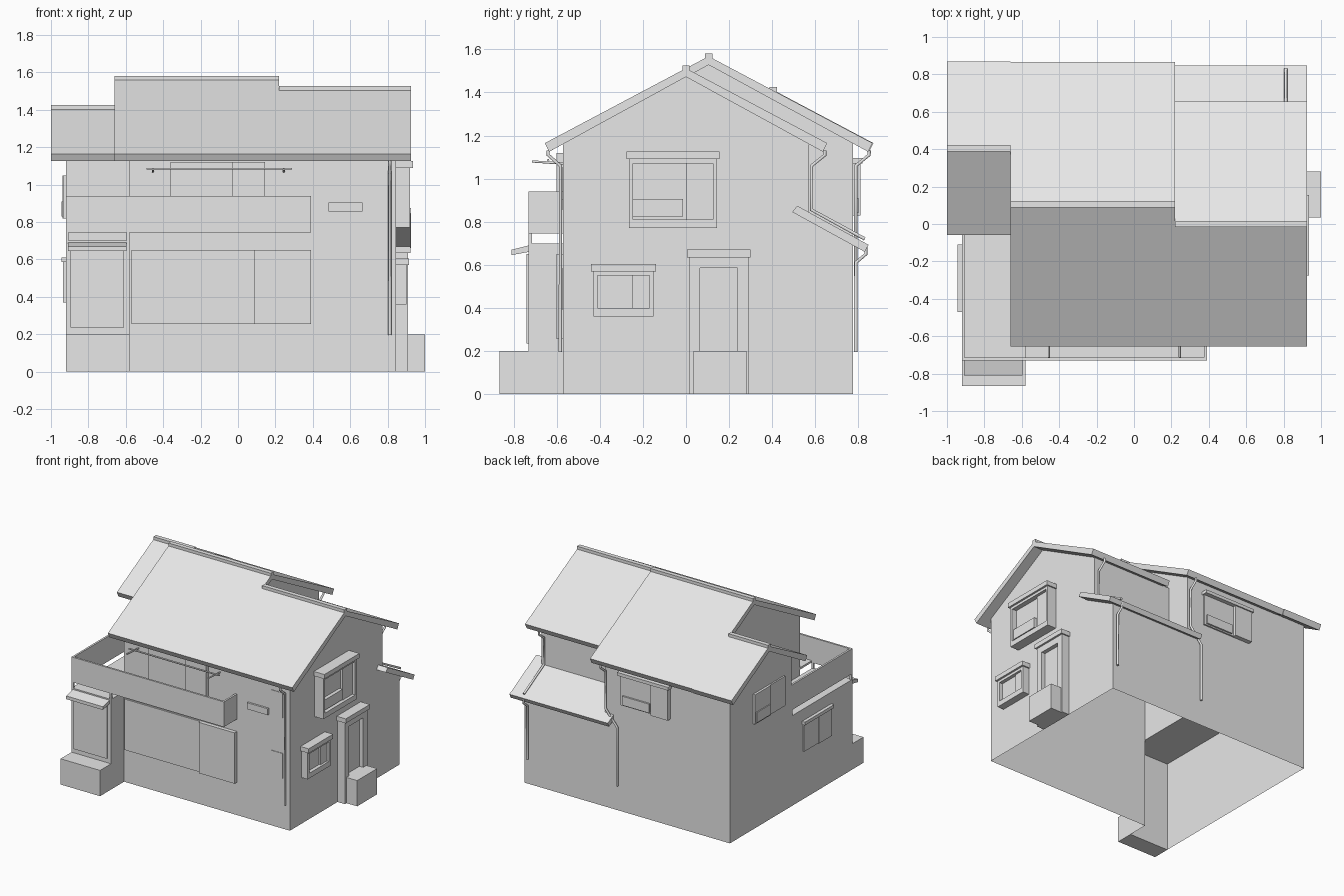
import bpy, bmesh
from mathutils import Vector

default = bpy.data.objects.get("Cube")
if default:
    bpy.data.objects.remove(default, do_unlink=True)

grey = bpy.data.materials.new("plain light grey")
grey.use_nodes = True
grey.diffuse_color = (0.8, 0.8, 0.8, 1)
grey.node_tree.nodes["Principled BSDF"].inputs["Base Color"].default_value = grey.diffuse_color

# House planes shared by many parts
EAST, WEST, NOTCH, STEPBACK = 0.845, -0.92, -0.58, 0.155
FRONT, BACK, BAY, BACK_UPPER, RECESS = -0.57, 0.775, -0.73, 0.57, 0.02
EAVE, SLOPE, WALL_TOP, DECK = 1.165, 0.53, 1.165, 0.7
RIDGE_MID, RIDGE_LEFT = 0.105, 0.405
RAIL_LOW, RAIL_TOP = 0.745, 0.94


def finish(name, bm):
    mesh = bpy.data.meshes.new(name)
    bm.to_mesh(mesh)
    bm.free()
    mesh.materials.append(grey)
    obj = bpy.data.objects.new(name, mesh)
    bpy.context.collection.objects.link(obj)
    return obj


def panel(name, axis, sign, at, points):
    """Flat wall: points lie in the two remaining axes, facing sign * axis."""
    bm = bmesh.new()
    verts = []
    for p in points:
        co = list(p)
        co.insert("xyz".index(axis), at)
        verts.append(bm.verts.new(co))
    face = bm.faces.new(verts)
    face.normal_update()
    if face.normal["xyz".index(axis)] * sign < 0:
        face.normal_flip()
    return finish(name, bm)


def rect(a, b, c, d):
    return [(a, c), (b, c), (b, d), (a, d)]


def prism(name, x0, x1, profile):
    """Extrude a (y, z) profile along x."""
    bm = bmesh.new()
    face = bm.faces.new([bm.verts.new((x0, y, z)) for y, z in profile])
    new = bmesh.ops.extrude_face_region(bm, geom=[face])["geom"]
    moved = [v for v in new if isinstance(v, bmesh.types.BMVert)]
    bmesh.ops.translate(bm, verts=moved, vec=Vector((x1 - x0, 0, 0)))
    bmesh.ops.recalc_face_normals(bm, faces=bm.faces)
    return finish(name, bm)


def box(name, x0, x1, y0, y1, z0, z1):
    return prism(name, x0, x1, rect(y0, y1, z0, z1))


def on_wall(name, wall, a, b, z0, z1, depth):
    """Box standing out from a wall by depth, between a and b along it."""
    axis, sign, at = wall
    lo, hi = sorted((at, at + sign * depth))
    if axis == "x":
        return box(name, lo, hi, a, b, z0, z1)
    return box(name, a, b, lo, hi, z0, z1)


def window(name, wall, a, b, z0, z1, depth, bar=0.02, lintel=True, split=None):
    """Raised frame with a set-back pane, a sash and a lintel."""
    on_wall(name + "_left_jamb", wall, a, a + bar, z0, z1, depth)
    on_wall(name + "_right_jamb", wall, b - bar, b, z0, z1, depth)
    on_wall(name + "_head", wall, a + bar, b - bar, z1 - bar, z1, depth)
    on_wall(name + "_sill", wall, a + bar, b - bar, z0, z0 + bar * 2, depth)
    on_wall(name + "_pane", wall, a + bar, b - bar, z0 + bar, z1 - bar, depth * 0.5)
    if split is not None:
        on_wall(name + "_sash", wall, split, b - bar, z0 + bar, z1 - bar, depth * 0.7)
    if lintel:
        on_wall(name + "_lintel", wall, a - 0.01, b + 0.01, z1, z1 + 0.035, depth + 0.015)


def tube(name, points, radius):
    curve = bpy.data.curves.new(name, "CURVE")
    curve.dimensions = "3D"
    curve.bevel_depth = radius
    curve.bevel_resolution = 1
    curve.use_fill_caps = True
    spline = curve.splines.new("POLY")
    spline.points.add(len(points) - 1)
    for target, p in zip(spline.points, points):
        target.co = (*p, 1)
    curve.materials.append(grey)
    obj = bpy.data.objects.new(name, curve)
    bpy.context.collection.objects.link(obj)


def roof(name, x0, x1, front, ridge, back):
    top = EAVE + SLOPE * (ridge - front)
    inset, thick = 0.02, 0.04
    prism(name, x0, x1, [(front, EAVE), (ridge, top), (back, EAVE), (back - inset, EAVE - thick),
                         (ridge, top - thick), (front + inset, EAVE - thick)])
    box(name + "_ridge_cap", x0, x1, ridge - 0.017, ridge + 0.017, top - 0.03, top + 0.014)


# Wall shell, open underneath
mid_peak, left_peak, right_peak = 1.53, 1.375, 1.475
panel("front_wall", "y", -1, FRONT, rect(NOTCH, EAST, 0, WALL_TOP))
panel("right_gable_wall", "x", 1, EAST, [(FRONT, 0), (BACK, 0), (BACK, 0.71), (BACK_UPPER, 0.82),
      (BACK_UPPER, WALL_TOP), (0, right_peak), (FRONT, WALL_TOP)])
panel("back_wall", "y", 1, BACK, [(WEST, 0), (EAST, 0), (EAST, 0.71), (STEPBACK, 0.71),
      (STEPBACK, WALL_TOP), (WEST, WALL_TOP)])
panel("upper_back_wall", "y", 1, BACK_UPPER, rect(STEPBACK, EAST, 0.8, WALL_TOP))
panel("back_return_wall", "x", 1, STEPBACK, [(BACK_UPPER, 0.8), (BACK, DECK), (BACK, WALL_TOP),
      (RIDGE_MID, mid_peak), (0, right_peak), (BACK_UPPER, WALL_TOP)])
panel("left_gable_wall", "x", -1, WEST, [(BAY, 0), (BACK, 0), (BACK, WALL_TOP),
      (RIDGE_LEFT, left_peak), (RECESS, WALL_TOP), (RECESS, DECK), (BAY, DECK)])
panel("balcony_side_wall", "x", -1, NOTCH, [(FRONT, DECK), (RECESS, DECK), (RECESS, WALL_TOP),
      (RIDGE_LEFT, left_peak), (RIDGE_MID, mid_peak), (FRONT, WALL_TOP)])
panel("balcony_back_wall", "y", -1, RECESS, rect(WEST, NOTCH, DECK, WALL_TOP))
panel("bay_front_wall", "y", -1, BAY, rect(WEST, NOTCH, 0, DECK))
panel("bay_side_wall", "x", 1, NOTCH, rect(BAY, FRONT, 0, DECK))
panel("balcony_deck", "z", 1, DECK, rect(WEST, NOTCH, BAY, RECESS))

# Roofs
roof("left_roof", -1, -0.66, -0.06, RIDGE_LEFT, 0.87)
roof("middle_roof", -0.66, 0.22, -0.655, RIDGE_MID, 0.865)
roof("right_roof", 0.22, 0.925, -0.655, 0, 0.655)
prism("lean_to_roof", 0.08, 0.925, [(0.516, 0.874), (0.847, 0.693), (0.83, 0.66), (0.493, 0.845)])

# Balcony parapet
THIN = 0.015
BALCONY_END = 0.39
box("parapet_front", WEST, BALCONY_END, BAY, BAY + THIN, RAIL_LOW, RAIL_TOP)
box("parapet_left", WEST, WEST + THIN, BAY + THIN, RECESS, RAIL_LOW, RAIL_TOP)
box("parapet_right", BALCONY_END - THIN, BALCONY_END, BAY + THIN, FRONT, RAIL_LOW, RAIL_TOP)
box("balcony_floor", NOTCH, BALCONY_END - THIN, BAY + THIN, FRONT, RAIL_LOW, RAIL_LOW + THIN)
for i, (x, y) in enumerate([(WEST, BAY), (NOTCH - THIN, BAY), (WEST, RECESS - THIN)]):
    box(f"parapet_post_{i}", x, x + THIN, y, y + THIN, DECK, RAIL_LOW)

# Steps
box("front_step", WEST, NOTCH, -0.865, BAY, 0, 0.2)
box("side_step", EAST, 1, 0.035, 0.28, 0, 0.2)

front, back = ("y", -1, FRONT), ("y", 1, BACK)
east, west, bay = ("x", 1, EAST), ("x", -1, WEST), ("y", -1, BAY)

# Front openings
on_wall("garden_window", front, NOTCH + 0.01, 0.085, 0.255, 0.65, 0.012)
on_wall("garden_shutter_box", front, 0.085, 0.39, 0.255, 0.65, 0.03)
on_wall("balcony_window", front, -0.36, -0.03, RAIL_LOW, 1.12, 0.012)
on_wall("balcony_shutter_box", front, -0.03, 0.145, RAIL_LOW, 1.12, 0.03)
for floor, low in (("lower", 0.39), ("upper", 0.86)):
    on_wall(floor + "_front_sash", front, 0.68, 0.785, low, low + 0.195, 0.004)
on_wall("front_window_guard", front, 0.485, 0.665, 0.855, 0.905, 0.015)
on_wall("front_door", bay, -0.895, -0.61, 0.235, 0.65, 0.01)
prism("front_door_canopy", -0.91, -0.595, [(BAY, 0.69), (BAY, 0.66), (-0.81, 0.645), (-0.81, 0.67)])

# Right side openings
window("right_upper_window", east, -0.265, 0.145, 0.77, 1.09, 0.075, split=0)
on_wall("right_window_guard", east, -0.245, -0.015, 0.825, 0.905, 0.065)
window("right_lower_window", east, -0.43, -0.15, 0.36, 0.57, 0.055, split=-0.25)
window("side_door", east, 0.015, 0.29, 0, 0.635, 0.063, bar=0.05)

# Left and back openings
on_wall("left_upper_window", west, 0.11, 0.3, 0.82, 1.05, 0.012)
on_wall("left_upper_shutter_box", west, 0.3, 0.49, 0.82, 1.05, 0.018)
on_wall("left_upper_guard", west, 0.31, 0.48, 0.83, 0.91, 0.025)
on_wall("left_lower_window", west, -0.46, -0.3, 0.37, 0.585, 0.015)
on_wall("left_lower_sash", west, -0.3, -0.125, 0.37, 0.585, 0.008)
on_wall("left_lower_lintel", west, -0.47, -0.11, 0.585, 0.61, 0.025)
on_wall("back_window", back, -0.26, 0.01, 0.83, 1.07, 0.012)
on_wall("back_window_guard", back, -0.24, -0.01, 0.84, 0.91, 0.025)
on_wall("back_shutter_box", back, -0.41, -0.26, 0.83, 1.07, 0.035)
on_wall("back_window_lintel", back, -0.42, 0.02, 1.07, 1.095, 0.045)

# Laundry pole on two brackets
POLE = 1.085
for side, x in (("left", -0.455), ("right", 0.245)):
    tube(side + "_pole_bracket", [(x, FRONT, POLE - 0.015), (x, -0.715, POLE - 0.005)], 0.006)
tube("laundry_pole", [(-0.49, -0.64, POLE), (0.29, -0.64, POLE)], 0.006)

# Downpipes
PIPE, FOOT, X = 0.009, 0.195, 0.812
tube("front_downpipe", [(X, -0.64, 1.13), (X, -0.64, 1.11), (X, -0.583, 1.06), (X, -0.583, FOOT)], PIPE)
tube("back_upper_downpipe", [(X, 0.645, 1.13), (X, 0.645, 1.11), (X, 0.583, 1.06), (X, 0.583, 0.855),
     (X, 0.83, 0.72)], PIPE)
tube("back_lower_downpipe", [(X, 0.835, 0.69), (X, 0.835, 0.65), (X, 0.788, 0.61), (X, 0.788, FOOT)], PIPE)
tube("back_middle_downpipe", [(0.14, 0.85, 1.13), (0.14, 0.85, 1.11), (0.14, 0.788, 1.06),
     (0.14, 0.788, 0.77), (0.04, 0.788, 0.65), (0.04, 0.788, FOOT)], PIPE)
